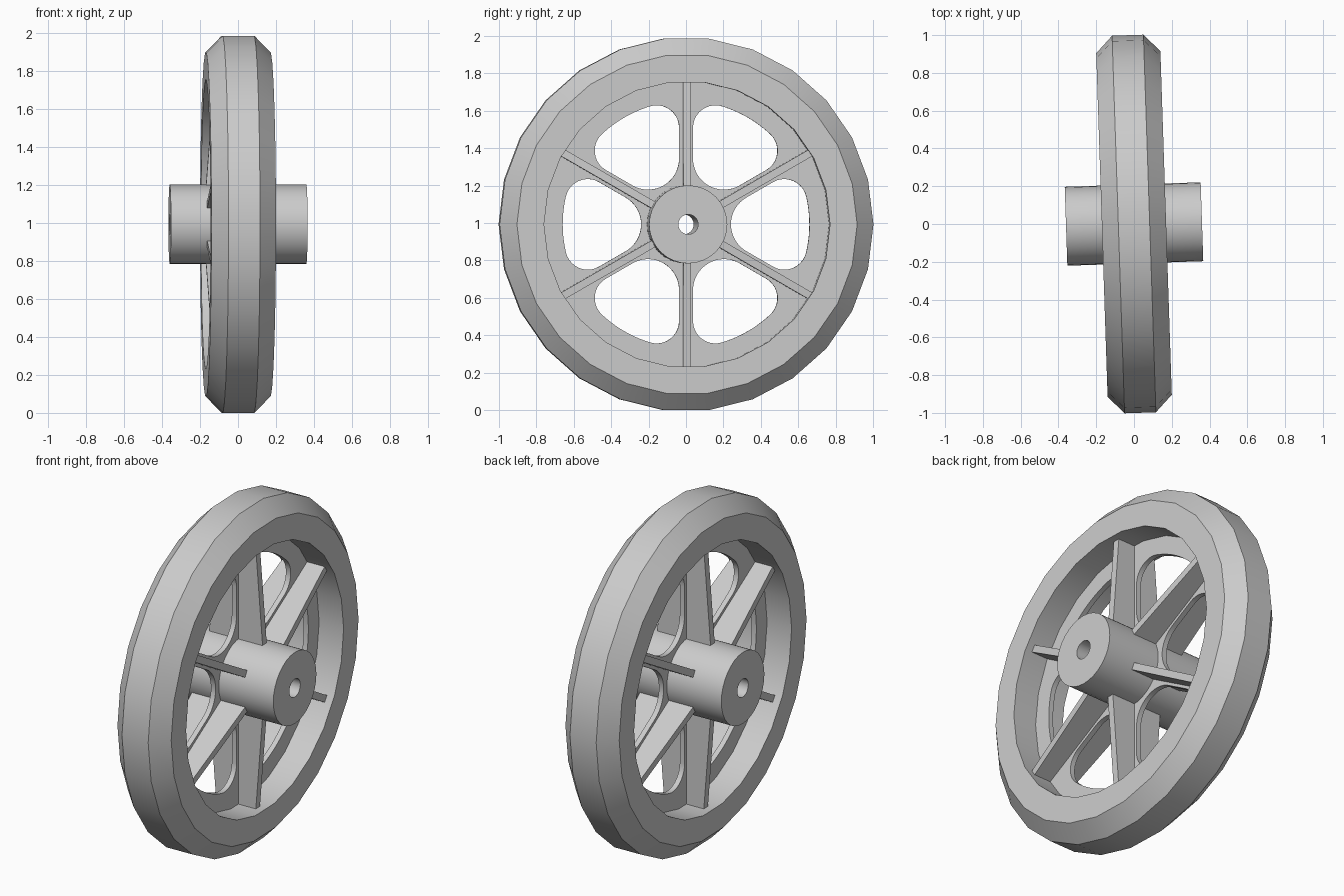
import bpy
import bmesh
from math import cos, sin, pi, radians, sqrt, atan2
from mathutils import Matrix, Vector

cube = bpy.data.objects.get("Cube")
if cube:
    bpy.data.objects.remove(cube, do_unlink=True)

# Overall placement: the axle runs along x, turned slightly about z
PLACE = Matrix.Translation((0, 0, 0.993)) @ Matrix.Rotation(radians(1.9), 4, "Z")
RIB_ANGLES = [radians(30 + 60 * i) for i in range(6)]

grey = bpy.data.materials.new("light_grey")
grey.use_nodes = True
grey.diffuse_color = (0.6, 0.6, 0.6, 1)
grey.node_tree.nodes["Principled BSDF"].inputs["Base Color"].default_value = (0.6, 0.6, 0.6, 1)


def add_part(name, bm):
    """Turn a bmesh into a placed, shaded object."""
    bmesh.ops.remove_doubles(bm, verts=bm.verts[:], dist=0.0002)
    bmesh.ops.recalc_face_normals(bm, faces=bm.faces[:])
    mesh = bpy.data.meshes.new(name)
    bm.to_mesh(mesh)
    bm.free()
    mesh.materials.clear()
    mesh.materials.append(grey)
    obj = bpy.data.objects.new(name, mesh)
    obj.matrix_world = PLACE
    bpy.context.collection.objects.link(obj)
    bpy.ops.object.select_all(action="DESELECT")
    obj.select_set(True)
    bpy.context.view_layer.objects.active = obj
    bpy.ops.object.shade_smooth_by_angle(angle=radians(30))
    return obj


def lathe(name, profile, sides):
    """Spin a closed (x, radius) profile around the x axis."""
    bm = bmesh.new()
    rings = []
    for i in range(sides):
        a = 2 * pi * i / sides
        rings.append([bm.verts.new((x, r * cos(a), r * sin(a))) for x, r in profile])
    n = len(profile)
    for i in range(sides):
        one, two = rings[i], rings[(i + 1) % sides]
        for j in range(n):
            k = (j + 1) % n
            bm.faces.new((one[j], one[k], two[k], two[j]))
    return add_part(name, bm)


def arc(cx, cy, r, start, end, steps):
    return [Vector((cx + r * cos(start + (end - start) * i / steps),
                    cy + r * sin(start + (end - start) * i / steps)))
            for i in range(steps + 1)]


def window_outline():
    """Rounded three-sided opening, symmetric about the +x direction."""
    gap, nose_x, nose_r = 0.037, 0.406, 0.166
    outer, fillet = 0.66, 0.12
    # Corner centre lies at a fixed distance from the rib line
    off = gap + fillet
    along = sqrt((outer - fillet) ** 2 - off ** 2)
    t = radians(30)
    cx = along * cos(t) + off * sin(t)
    cy = along * sin(t) - off * cos(t)
    tip = atan2(cy, cx)
    pts = arc(0, 0, outer, -tip, tip, 10)
    pts += arc(cx, cy, fillet, tip, radians(120), 10)[1:]
    pts += arc(nose_x, 0, nose_r, radians(120), radians(240), 16)
    pts += arc(cx, -cy, fillet, radians(240), 2 * pi - tip, 10)[:-1]
    return pts


def add_spline(curve, pts):
    spline = curve.splines.new("POLY")
    spline.points.add(len(pts) - 1)
    for p, co in zip(spline.points, pts):
        p.co = (co.x, co.y, 0, 1)
    spline.use_cyclic_u = True


# Rim with chamfered tread, and bored hub
lathe("rim", [(-0.17, 0.765), (-0.17, 0.91), (-0.083, 1.0),
              (0.083, 1.0), (0.17, 0.91), (0.17, 0.765)], 26)
lathe("hub", [(-0.36, 0.053), (-0.36, 0.209), (0.36, 0.209), (0.36, 0.053)], 32)

# Central web: a thin disc with six windows between the ribs
curve = bpy.data.curves.new("web_outline", "CURVE")
curve.dimensions = "2D"
curve.fill_mode = "BOTH"
curve.extrude = 0.015
add_spline(curve, arc(0, 0, 0.775, 0, 2 * pi, 52)[:-1])
add_spline(curve, arc(0, 0, 0.19, 0, 2 * pi, 32)[:-1])
for i in range(6):
    turn = Matrix.Rotation(radians(60 * i), 2)
    add_spline(curve, [turn @ p for p in window_outline()])
helper = bpy.data.objects.new("web_outline", curve)
bpy.context.collection.objects.link(helper)
bpy.context.view_layer.update()
filled = bpy.data.meshes.new_from_object(
    helper.evaluated_get(bpy.context.evaluated_depsgraph_get()))
bm = bmesh.new()
bm.from_mesh(filled)
bpy.data.objects.remove(helper, do_unlink=True)
bpy.data.meshes.remove(filled)
bm.transform(Matrix(((0, 0, 1, 0), (1, 0, 0, 0), (0, 1, 0, 0), (0, 0, 0, 1))))
add_part("web", bm)

# Six ribs, each tapering from hub to rim on both sides of the web
for i, angle in enumerate(RIB_ANGLES):
    bm = bmesh.new()
    bmesh.ops.create_cube(bm, size=1)
    for v in bm.verts:
        inner = v.co.y < 0
        v.co.x *= 0.34 if inner else 0.25
        v.co.y = 0.19 if inner else 0.772
        v.co.z *= 0.04
    bm.transform(Matrix.Rotation(angle, 4, "X"))
    add_part("rib_%d" % (i + 1), bm)
